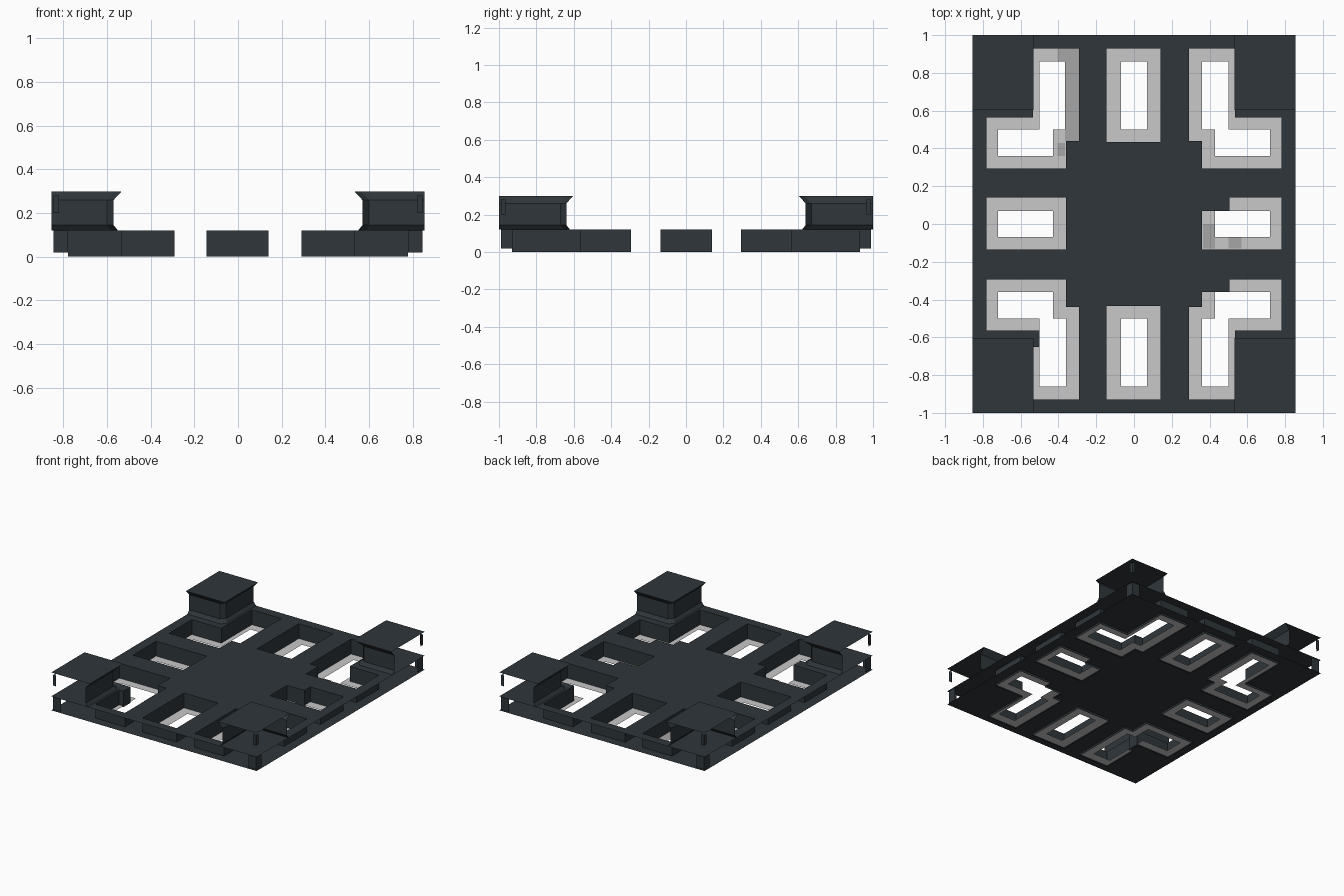
import bpy, bmesh

cube = bpy.data.objects.get("Cube")
if cube:
    bpy.data.objects.remove(cube, do_unlink=True)


def material(name, rgb):
    m = bpy.data.materials.new(name)
    m.use_nodes = True
    m.diffuse_color = (*rgb, 1)
    m.node_tree.nodes["Principled BSDF"].inputs["Base Color"].default_value = (*rgb, 1)
    return m


slate = material("dark slate", (0.028, 0.037, 0.043))
pale = material("pale grey", (0.58, 0.58, 0.58))
mid = material("mid grey", (0.38, 0.38, 0.38))

HX, HY = 0.855, 1.0              # half size of the panel
TOP, BOTTOM, RIM = 0.12, 0.015, 0.008


def build(name, quads, mat):
    """Make one object from a list of corner loops, merging shared edges."""
    bm = bmesh.new()
    for q in quads:
        bm.faces.new([bm.verts.new(p) for p in q])
    bmesh.ops.remove_doubles(bm, verts=bm.verts, dist=0.0005)
    bmesh.ops.dissolve_limit(bm, angle_limit=0.01, verts=bm.verts, edges=bm.edges)
    mesh = bpy.data.meshes.new(name)
    bm.to_mesh(mesh)
    bm.free()
    mesh.materials.append(mat)
    obj = bpy.data.objects.new(name, mesh)
    bpy.context.collection.objects.link(obj)
    return obj


def flat(x0, x1, y0, y1, z):
    return [(x0, y0, z), (x1, y0, z), (x1, y1, z), (x0, y1, z)]


def upright(a, b, z0, z1):
    return [(*a, z0), (*b, z0), (*b, z1), (*a, z1)]


def mirrored(rect, sx, sy):
    x0, x1, y0, y1 = rect
    return (*sorted((x0 * sx, x1 * sx)), *sorted((y0 * sy, y1 * sy)))


# Openings as unions of rectangles (x0, x1, y0, y1): wells and their smaller floor cutouts
CORNERS = [(sx, sy) for sx in (-1, 1) for sy in (-1, 1)]
wells, cutouts = [], []
for sx, sy in CORNERS:
    for r in ((0.29, 0.535, 0.44, 0.93), (0.36, 0.78, 0.295, 0.565)):
        wells.append(mirrored(r, sx, sy))
    for r in ((0.36, 0.5, 0.5, 0.86), (0.43, 0.72, 0.36, 0.5)):
        cutouts.append(mirrored(r, sx, sy))
for s in (-1, 1):
    wells += [mirrored((-0.145, 0.14, 0.435, 0.93), 1, s), mirrored((0.36, 0.78, -0.135, 0.14), s, 1)]
    cutouts += [mirrored((-0.07, 0.07, 0.5, 0.86), 1, s), mirrored((0.43, 0.72, -0.07, 0.07), s, 1)]
# Solid blocks that fill parts of the wells
blocks = [(0.36, 0.505, 0.07, 0.14), (0.36, 0.505, -0.36, -0.295), (-0.535, -0.5, -0.65, -0.565)]

# Cell grid through every opening edge
rects = wells + cutouts + blocks
xs = sorted({-HX, HX} | {v for r in rects for v in r[:2]})
ys = sorted({-HY, HY} | {v for r in rects for v in r[2:]})


def inside(group, x, y):
    return any(r[0] < x < r[1] and r[2] < y < r[3] for r in group)


def is_well(i, j):
    x, y = (xs[i] + xs[i + 1]) / 2, (ys[j] + ys[j + 1]) / 2
    return inside(wells, x, y) and not inside(blocks, x, y)


deck, base, walls, rims = [], [], [], []
for i in range(len(xs) - 1):
    for j in range(len(ys) - 1):
        cell = (xs[i], xs[i + 1], ys[j], ys[j + 1])
        x0, x1, y0, y1 = cell
        if not is_well(i, j):
            deck.append(flat(*cell, TOP))
            base.append(flat(*cell, BOTTOM)[::-1])
            continue
        if not inside(cutouts, (x0 + x1) / 2, (y0 + y1) / 2):
            rims.append(flat(*cell, RIM))
        for di, dj, a, b in ((-1, 0, (x0, y0), (x0, y1)), (1, 0, (x1, y1), (x1, y0)),
                             (0, -1, (x1, y0), (x0, y0)), (0, 1, (x0, y1), (x1, y1))):
            if not is_well(i + di, j + dj):
                walls.append(upright(a, b, 0, TOP))

build("deck_sheet", deck, slate)
build("base_sheet", base, slate)
build("well_walls", walls, slate)
build("well_rims", rims, pale)

# Darker patches on some rims
patches = [(-0.365, -0.29, 0.44, 0.93), (-0.405, -0.365, 0.86, 0.93), (-0.405, -0.365, 0.36, 0.43),
           (0.365, 0.43, -0.13, 0.0), (0.5, 0.57, -0.13, -0.07)]
build("rim_patches", [flat(*p, RIM + 0.003) for p in patches], mid)

# Corner towers: chamfered inner wall with a small foot, a flared cap and corner posts
PROFILE = ((0.02, TOP), (0, 0.145), (0, 0.26), (0.037, 0.3))


def tower_path(out):
    x, y, c = 0.57 - out, 0.64 - out, 0.03
    return [(HX, y), (x + c, y), (x, y + c), (x, HY)]


for sx, sy in CORNERS:
    side = ("back" if sy > 0 else "front") + ("_left" if sx > 0 else "_right")
    rings = [[(px * sx, py * sy, z) for px, py in tower_path(out)] for out, z in PROFILE]
    quads = [[lo[k], lo[k + 1], hi[k + 1], hi[k]]
             for lo, hi in zip(rings, rings[1:]) for k in range(3)]
    if sx * sy > 0:
        quads = [q[::-1] for q in quads]
    build("tower_wall_" + side, quads, slate)
    build("tower_cap_" + side, [flat(*mirrored((0.533, HX, 0.603, HY), sx, sy), 0.3)], slate)
    posts = []
    for width, z0, z1 in ((0.065, 0.02, TOP), (0.025, 0.2, 0.28)):
        px, py = HX - 0.01, HY - 0.01
        posts += [upright((px * sx, py * sy), ((px - width) * sx, py * sy), z0, z1),
                  upright((px * sx, py * sy), (px * sx, (py - width) * sy), z0, z1)]
    build("corner_post_" + side, posts, slate)
